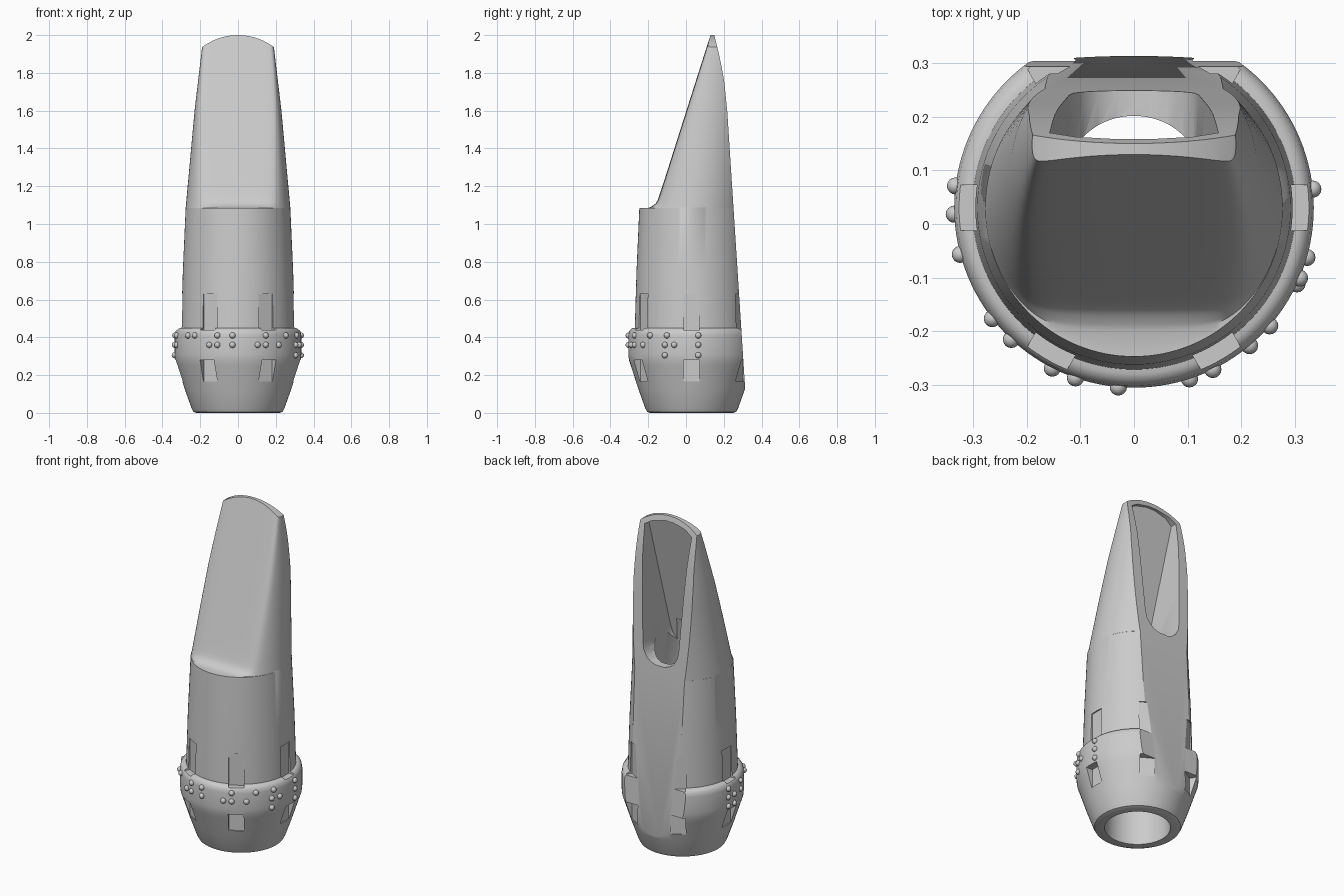
import bpy, bmesh, math
from mathutils import Matrix, Vector

old = bpy.data.objects.get("Cube")
if old:
    bpy.data.objects.remove(old, do_unlink=True)

AXIS = 0.03   # y of the long axis
SIDES = 128

mat = bpy.data.materials.new("plain grey")
mat.use_nodes = True
grey = (0.6, 0.6, 0.6, 1)
mat.diffuse_color = grey
mat.node_tree.nodes["Principled BSDF"].inputs["Base Color"].default_value = grey


def finish(name, bm):
    bmesh.ops.recalc_face_normals(bm, faces=bm.faces)
    mesh = bpy.data.meshes.new(name)
    bm.to_mesh(mesh)
    bm.free()
    obj = bpy.data.objects.new(name, mesh)
    bpy.context.collection.objects.link(obj)
    mesh.materials.append(mat)
    return obj


def loft(name, rings):
    """Skin a stack of equal-length point rings and cap both ends."""
    bm = bmesh.new()
    rows = [[bm.verts.new(p) for p in ring] for ring in rings]
    n = len(rows[0])
    for a, b in zip(rows, rows[1:]):
        for i in range(n):
            j = (i + 1) % n
            bm.faces.new((a[i], a[j], b[j], b[i]))
    bm.faces.new(rows[0][::-1])
    bm.faces.new(rows[-1])
    return finish(name, bm)


def lerp(table, z):
    for (z0, v0), (z1, v1) in zip(table, table[1:]):
        if z <= z1:
            return v0 + (v1 - v0) * (z - z0) / (z1 - z0)
    return table[-1][1]


def circle(z, cy, r):
    return [(r * math.cos(t), cy + r * math.sin(t), z)
            for t in (math.tau * i / SIDES for i in range(SIDES))]


def boolean(target, cutter, operation):
    mod = target.modifiers.new("cut", "BOOLEAN")
    mod.operation, mod.object, mod.solver = operation, cutter, "EXACT"
    bpy.context.view_layer.objects.active = target
    bpy.ops.object.modifier_apply(modifier=mod.name)
    bpy.data.objects.remove(cutter, do_unlink=True)


# Turned shank, collar and barrel: (radius, z)
turned = [(0.22, 0), (0.236, 0.006), (0.246, 0.025), (0.28, 0.12), (0.322, 0.25),
          (0.332, 0.28), (0.335, 0.31), (0.335, 0.41), (0.331, 0.432), (0.32, 0.445),
          (0.31, 0.449), (0.301, 0.45), (0.292, 0.75), (0.277, 1.085)]
rings = [circle(z, AXIS, r) for r, z in turned]

# Beak: the section moves back and narrows while its front is softly flattened
beak_front = [(1.085, -0.205), (1.095, -0.18), (1.115, -0.158), (1.15, -0.145),
              (1.2, -0.128), (2.02, 0.134)]
beak_centre = [(1.085, AXIS), (1.6, 0.1), (2.02, 0.15)]
beak_radius = [(1.085, 0.277), (1.6, 0.23), (2.02, 0.18)]
heights = [1.085, 1.09, 1.1, 1.11, 1.125, 1.15, 1.2] + [1.2 + 0.082 * i for i in range(1, 11)]
for z in heights:
    f = lerp(beak_front, z)
    ring = []
    for x, y, _ in circle(z, lerp(beak_centre, z), lerp(beak_radius, z)):
        soft = 0.5 * (y + f + math.hypot(y - f, 0.035))
        ring.append((x, soft, z + (0.0005 if z == 1.085 else 0)))
    rings.append(ring)
body = loft("mouthpiece_body", rings)

# Flat table at the back, curving away to the tip
side = [(-1, -0.1), (0.328, -0.1), (0.226, 1.48), (0.218, 1.6), (0.203, 1.75),
        (0.187, 1.84), (0.17, 1.92), (0.15, 2.0), (0.144, 2.1), (-1, 2.1)]
boolean(body, loft("table_cutter", [[(x, y, z) for y, z in side] for x in (-1, 1)]), "INTERSECT")

# Rounded tip
R = 0.315
arc = [(R * math.sin(a), 2 - R + R * math.cos(a))
       for a in (math.radians(-60 + 5 * i) for i in range(25))]
front = [(-0.6, -0.1), (-0.6, arc[0][1])] + arc + [(0.6, arc[-1][1]), (0.6, -0.1)]
boolean(body, loft("tip_cutter", [[(x, y, z) for x, z in front] for y in (-1, 1)]), "INTERSECT")

# Bore running into the chamber
bore = [(-0.1, AXIS, 0.18), (0.9, AXIS, 0.18), (1.3, 0.08, 0.115)]
boolean(body, loft("bore_cutter", [circle(*s) for s in bore]), "DIFFERENCE")

# Window with a sloping floor: (z, half width)
window = [(1.13, 0.03), (1.143, 0.065), (1.165, 0.092), (1.2, 0.112), (1.25, 0.12),
          (1.92, 0.157), (1.95, 0.11), (1.968, 0.03)]
floor = [(1.13, -0.05), (1.968, 0.142)]
boolean(body, loft("window_cutter", [
    [(-w, lerp(floor, z), z), (w, lerp(floor, z), z), (w, 0.5, z), (-w, 0.5, z)]
    for z, w in window]), "DIFFERENCE")

# Six pairs of slots above and below the collar
bm = bmesh.new()
for k in range(6):
    for low, high in ((0.165, 0.28), (0.438, 0.63)):
        spin = Matrix.Translation((0, AXIS, 0)) @ Matrix.Rotation(math.radians(60 * k), 4, "Z")
        place = Matrix.Translation((0.388, 0, (low + high) / 2))
        size = Matrix.Diagonal((0.2, 0.085, high - low, 1))
        bmesh.ops.create_cube(bm, size=1, matrix=spin @ place @ size)
boolean(body, finish("slot_cutter", bm), "DIFFERENCE")

# Raised dots on the collar: degrees around from the front, per row
dots = {0.41: (-97, -75, -52, -43, -19, -5, 26, 49, 67, 96),
        0.36: (-97, -88, -75, -27, -19, -5, 18, 26, 40, 65, 74, 96),
        0.305: (-97, -88, 65, 96)}
bm = bmesh.new()
for z, angles in dots.items():
    for a in map(math.radians, angles):
        spot = Vector((0.335 * math.sin(a), AXIS - 0.335 * math.cos(a), z))
        bmesh.ops.create_uvsphere(bm, u_segments=16, v_segments=10, radius=0.016,
                                  matrix=Matrix.Translation(spot))
beads = finish("collar_dots", bm)

bpy.ops.object.select_all(action="DESELECT")
for obj in (body, beads):
    obj.select_set(True)
bpy.context.view_layer.objects.active = body
bpy.ops.object.shade_smooth_by_angle(angle=math.radians(30))
